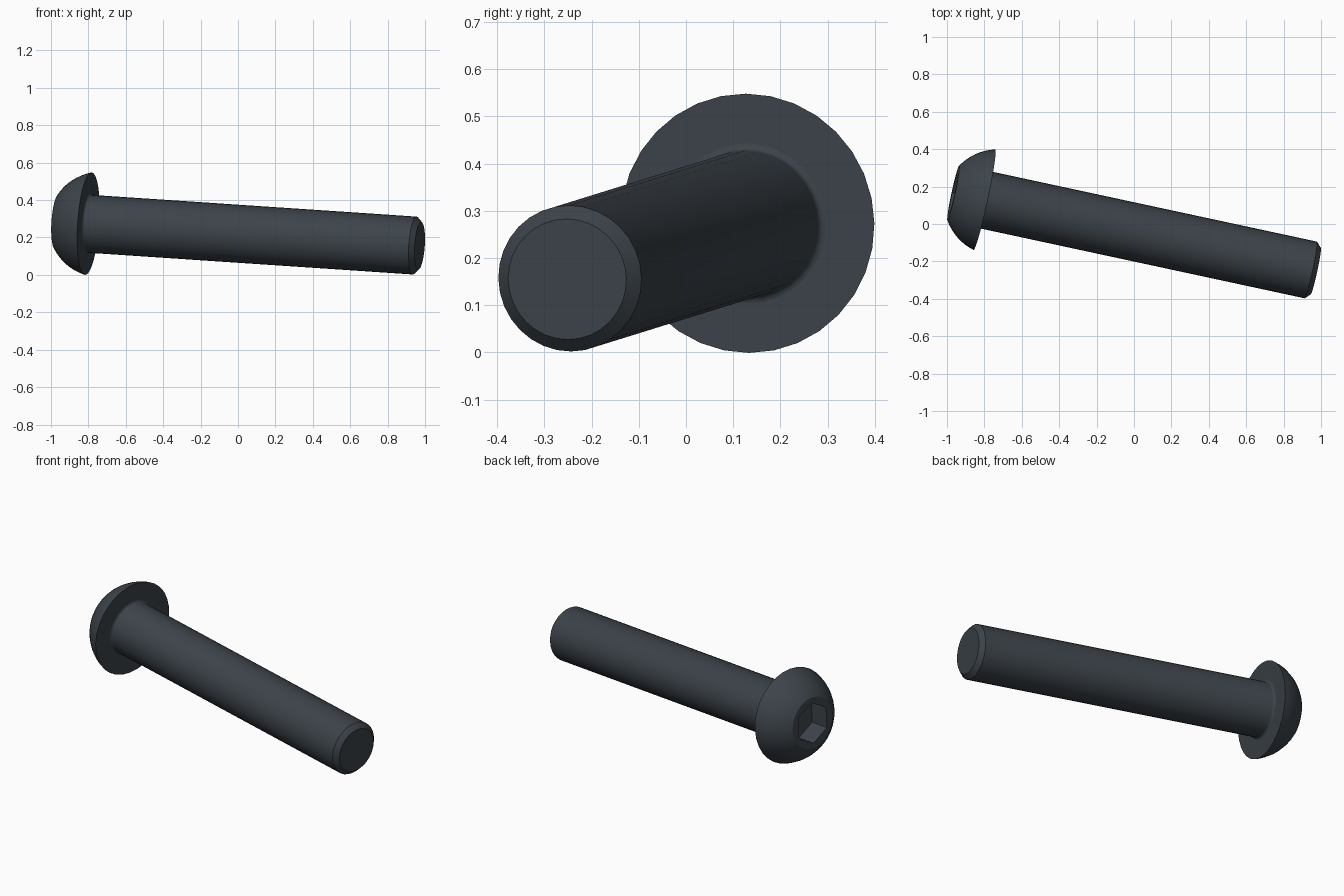
import bpy, bmesh, math
from mathutils import Matrix, Vector

SIDES = 32
HEAD_R, HEAD_H, TOP_R = 0.275, 0.17, 0.15
SHANK_R, LENGTH, CHAMFER, FILLET = 0.155, 1.816, 0.027, 0.015
HEX_R, HEX_DEPTH = 0.12, 0.12

if "Cube" in bpy.data.objects:
    bpy.data.objects.remove(bpy.data.objects["Cube"])

steel = bpy.data.materials.new("dark_steel")
steel.use_nodes = True
colour = (0.045, 0.056, 0.068, 1)
steel.diffuse_color = colour
steel.node_tree.nodes["Principled BSDF"].inputs["Base Color"].default_value = colour

# Bolt frame: local z runs from the head towards the tip, local x points up
axis = Vector((1.765, -0.38, -0.118)).normalized()
up = Vector((0, 0, 1))
up = (up - axis * up.dot(axis)).normalized()
frame = Matrix((up, axis.cross(up), axis)).transposed().to_4x4()
frame.translation = (-0.80, 0.13, 0.2735)


def ring(bm, radius, z, count=SIDES):
    step = math.tau / count
    return [bm.verts.new((radius * math.cos(i * step), radius * math.sin(i * step), z))
            for i in range(count)]


def skin(bm, rings):
    for a, b in zip(rings, rings[1:]):
        for i in range(len(a)):
            j = (i + 1) % len(a)
            bm.faces.new((a[i], a[j], b[j], b[i]))


def finish(bm, name):
    mesh = bpy.data.meshes.new(name)
    bm.to_mesh(mesh)
    bm.free()
    mesh.materials.append(steel)
    obj = bpy.data.objects.new(name, mesh)
    obj.matrix_world = frame
    bpy.context.collection.objects.link(obj)
    bpy.ops.object.select_all(action='DESELECT')
    obj.select_set(True)
    bpy.context.view_layer.objects.active = obj
    bpy.ops.object.shade_smooth_by_angle(angle=math.radians(30))


# Domed head: a spherical zone, then the flat underside
bm = bmesh.new()
centre = (HEAD_R**2 - TOP_R**2 - HEAD_H**2) / (2 * HEAD_H)
ball = math.hypot(HEAD_R, centre)
start, end = math.asin(TOP_R / ball), math.asin(HEAD_R / ball)
dome = []
for k in range(9):
    t = start + (end - start) * k / 8
    dome.append(ring(bm, ball * math.sin(t), centre - ball * math.cos(t)))
skin(bm, dome + [ring(bm, SHANK_R + FILLET, 0)])

# Hexagonal socket with a flat floor
floor = ring(bm, HEX_R, HEX_DEPTH - HEAD_H, 6)
mouth = ring(bm, HEX_R, -HEAD_H, 6)
skin(bm, [floor, mouth])
bm.faces.new(floor[::-1])

# Flat land between the socket mouth and the dome
for i in range(SIDES):
    a, b = (int(n * 6 / SIDES + 0.5) % 6 for n in (i, i + 1))
    corners = [mouth[a]] if a == b else [mouth[a], mouth[b]]
    bm.faces.new(corners + [dome[0][(i + 1) % SIDES], dome[0][i]])
finish(bm, "button_head")

# Shank with a small fillet under the head and a chamfered tip
bm = bmesh.new()
rings = []
for k in range(5):
    t = math.pi / 2 * k / 4
    rings.append(ring(bm, SHANK_R + FILLET * (1 - math.sin(t)), FILLET * (1 - math.cos(t))))
rings.append(ring(bm, SHANK_R, LENGTH - CHAMFER))
rings.append(ring(bm, SHANK_R - CHAMFER, LENGTH))
skin(bm, rings)
bm.faces.new(rings[-1])
finish(bm, "shank")
